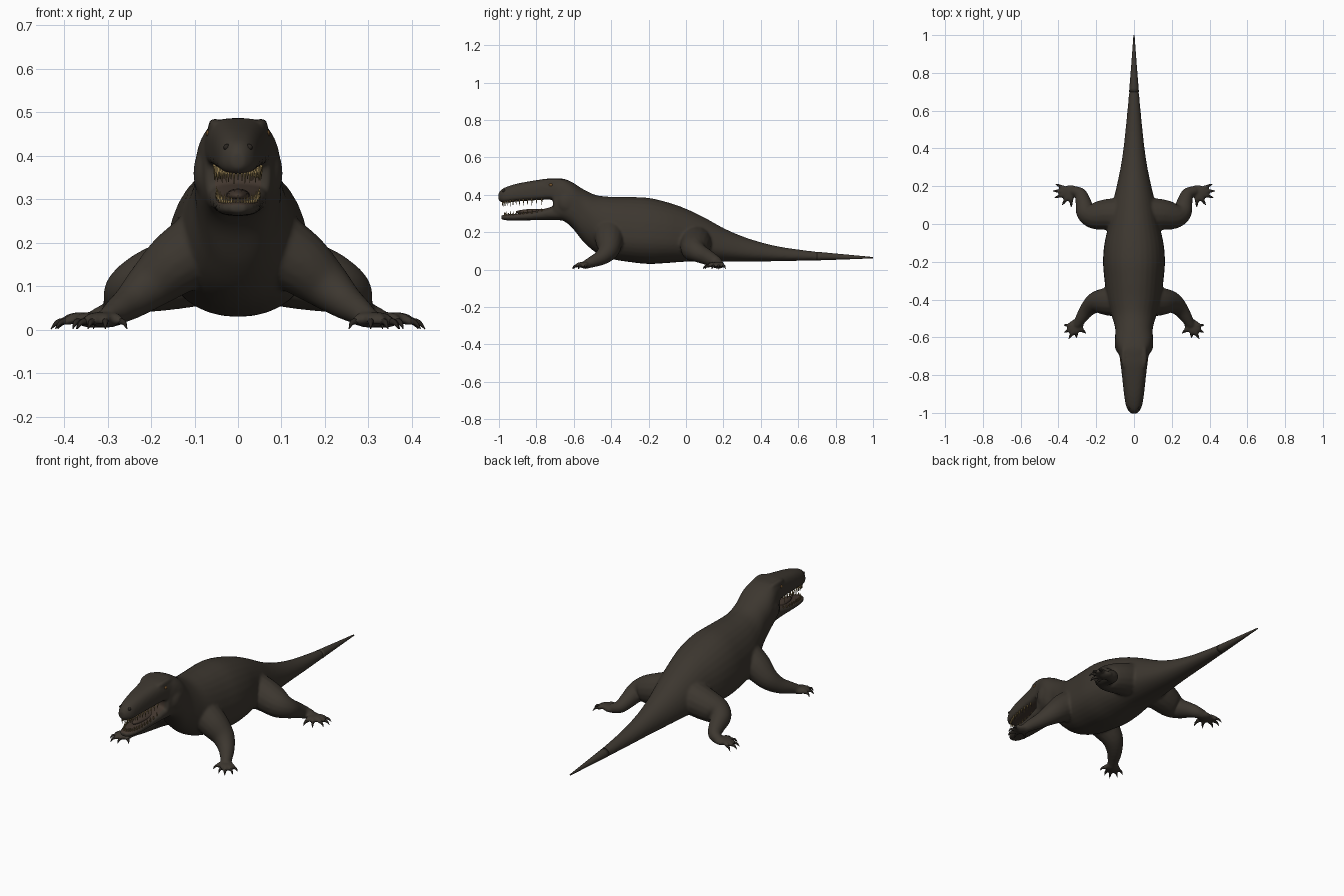
import bpy, bmesh, math
from mathutils import Vector, Matrix

if "Cube" in bpy.data.objects:
    bpy.data.objects.remove(bpy.data.objects["Cube"])


def material(name, c):
    m = bpy.data.materials.new(name)
    m.diffuse_color = (*c, 1)
    m.use_nodes = True
    m.node_tree.nodes["Principled BSDF"].inputs["Base Color"].default_value = m.diffuse_color
    return m


skin = material("dark brown skin", (0.046, 0.038, 0.029))
mouth = material("mouth lining", (0.055, 0.038, 0.028))
ivory = material("tooth ivory", (0.27, 0.19, 0.075))
horn = material("claw horn", (0.022, 0.018, 0.014))
gold = material("eye amber", (0.16, 0.08, 0.025))


def finish(bm, name, mats):
    bmesh.ops.recalc_face_normals(bm, faces=bm.faces)
    me = bpy.data.meshes.new(name)
    bm.to_mesh(me)
    bm.free()
    for m in mats:
        me.materials.append(m)
    for p in me.polygons:
        p.use_smooth = True
    ob = bpy.data.objects.new(name, me)
    bpy.context.collection.objects.link(ob)
    return ob


def smooth_rows(rows, n=5):
    """Catmull-Rom interpolation of tuples."""
    out = []
    for i in range(len(rows) - 1):
        p = [rows[max(i - 1, 0)], rows[i], rows[i + 1], rows[min(i + 2, len(rows) - 1)]]
        for k in range(n):
            t = k / n
            out.append([0.5 * (2 * b + (c - a) * t + (2*a - 5*b + 4*c - d) * t*t + (3*b - a - 3*c + d) * t**3)
                        for a, b, c, d in zip(*p)])
    return out + [list(rows[-1])]


def skin_rings(bm, rings):
    vs = [[bm.verts.new(v) for v in r] for r in rings]
    n = len(vs[0])
    for a, b in zip(vs, vs[1:]):
        for i in range(n):
            bm.faces.new((a[i], a[(i + 1) % n], b[(i + 1) % n], b[i]))
    bm.faces.new(vs[0])
    bm.faces.new(vs[-1])


def hull(bm, rows, n=32):
    """Rows: y, half width, bottom z, widest z, top z, squareness."""
    rings = []
    for y, w, zb, zm, zt, e in smooth_rows(rows):
        r = []
        for i in range(n):
            a = 2 * math.pi * i / n
            c, s = math.cos(a), math.sin(a)
            h = zt - zm if s > 0 else zm - zb
            r.append((w * math.copysign(abs(c) ** (2 / e), c), y, zm + h * math.copysign(abs(s) ** (2 / e), s)))
        rings.append(r)
    skin_rings(bm, rings)


def tube(bm, pts, side, n=16, steps=5):
    """Points: x, y, z, radius."""
    rows = smooth_rows(pts, steps)
    P = [Vector((side * r[0], r[1], r[2])) for r in rows]
    rings = []
    for i, r in enumerate(rows):
        t = (P[min(i + 1, len(P) - 1)] - P[max(i - 1, 0)]).normalized()
        u = t.cross(Vector((0, 0, 1))).normalized()
        v = u.cross(t)
        rings.append([P[i] + r[3] * (u * math.cos(2 * math.pi * k / n) + v * math.sin(2 * math.pi * k / n))
                      for k in range(n)])
    skin_rings(bm, rings)


def ball(bm, pos, size, rz=0):
    m = Matrix.Translation(pos) @ Matrix.Rotation(rz, 4, 'Z') @ Matrix.Diagonal((*size, 1))
    bmesh.ops.create_uvsphere(bm, u_segments=16, v_segments=10, radius=1, matrix=m)


bm = bmesh.new()
claws = bmesh.new()

# trunk, tail and back of the skull
tail_end = [(0.7, .026, .049, .068, .095, 2), (0.85, .014, .054, .066, .081, 2), (1.0, .003, .060, .063, .067, 2)]
hull(bm, [(-.71, .074, .27, .37, .487, 3.2), (-.66, .09, .262, .37, .486, 3), (-.61, .1, .225, .355, .468, 2.6),
          (-.55, .1, .15, .31, .43, 2.3), (-.48, .12, .09, .24, .398, 2.1), (-.4, .143, .057, .19, .389, 2.1),
          (-.3, .156, .04, .17, .388, 2.1), (-.2, .164, .03, .165, .383, 2.1), (-.1, .156, .035, .16, .36, 2.1),
          (0, .133, .042, .15, .325, 2.1), (.1, .115, .042, .13, .277, 2), (.2, .092, .042, .11, .222, 2),
          (.3, .071, .042, .095, .178, 2), (.4, .056, .043, .085, .146, 2), (.52, .043, .045, .075, .119, 2)] + tail_end)
# upper jaw
hull(bm, [(-.64, .085, .37, .4, .48, 3.2), (-.72, .074, .374, .41, .487, 3.3), (-.8, .064, .371, .4, .478, 3),
          (-.9, .053, .364, .393, .46, 2.6), (-.96, .043, .358, .385, .442, 2.4), (-.988, .03, .36, .385, .427, 2.2),
          (-1.003, .015, .372, .388, .408, 2)])
# lower jaw
hull(bm, [(-.62, .08, .262, .31, .36, 2.5), (-.72, .068, .264, .305, .335, 2.5), (-.8, .058, .264, .292, .314, 2.5),
          (-.9, .05, .262, .283, .3, 2.5), (-.96, .038, .263, .28, .295, 2.3), (-.988, .02, .268, .28, .291, 2)])

front_leg = [(.07, -.41, .2, .085), (.14, -.41, .155, .075), (.2, -.415, .105, .058), (.245, -.45, .066, .042),
             (.28, -.5, .042, .031), (.3, -.535, .027, .024)]
hind_leg = [(.06, .05, .15, .09), (.14, .05, .13, .083), (.215, .045, .108, .07), (.255, .065, .09, .053),
            (.268, .115, .065, .042), (.285, .16, .04, .033), (.325, .178, .026, .024)]
front_toes = [(.372, -.535), (.37, -.575), (.345, -.608), (.305, -.602), (.255, -.578)]
hind_toes = [(.415, .212), (.43, .175), (.42, .138), (.38, .1), (.332, .09)]

for s in (1, -1):
    # legs and feet
    for leg, toes, palm in ((front_leg, front_toes, (.305, -.538)), (hind_leg, hind_toes, (.335, .172))):
        tube(bm, leg, s)
        ball(bm, (s * palm[0], palm[1], .023), (.04, .036, .018))
        for x, y in toes:
            def at(t, z, r):
                return (palm[0] + (x - palm[0]) * t, palm[1] + (y - palm[1]) * t, z, r)
            tube(bm, [at(.1, .025, .015), at(.45, .028, .013), at(.7, .019, .011), at(.8, .016, .006)], s, 10, 3)
            tube(claws, [at(.66, .02, .008), at(.85, .017, .006), at(1, .002, .0008)], s, 8, 3)
    # brow ridges and cheek muscles
    ball(bm, (s * .053, -.705, .473), (.016, .06, .013))
    ball(bm, (s * .078, -.635, .36), (.025, .05, .055))

# fuse the flesh into one smooth hide
body = finish(bm, "body_source", [skin, mouth])
rm = body.modifiers.new("fuse", 'REMESH')
rm.mode = 'VOXEL'
rm.voxel_size = 0.007
rm.use_smooth_shade = True
sm = body.modifiers.new("relax", 'SMOOTH')
sm.factor = 0.5
sm.iterations = 6
me = bpy.data.meshes.new_from_object(body.evaluated_get(bpy.context.evaluated_depsgraph_get()))
bpy.data.objects.remove(body)
me.materials.clear()
me.materials.append(skin)
me.materials.append(mouth)
for p in me.polygons:
    p.use_smooth = True
    c, nz = p.center, p.normal.z
    roof = nz < -.7 and c.z > .34
    floor = nz > .7 and c.z < .345
    back = p.normal.y < -.7 and .3 < c.z < .39 and c.y > -.8
    p.material_index = int(c.y < -.69 and abs(c.x) < .05 and (roof or floor or back))
bpy.context.collection.objects.link(bpy.data.objects.new("body", me))

# thin end of the tail
bm = bmesh.new()
hull(bm, tail_end, 16)
finish(bm, "tail_tip", [skin])
finish(claws, "claws", [horn])

# teeth along both jaws
bm = bmesh.new()
for count, w, depth, z0, z1, length in ((29, .054, .222, .363, .373, -.028), (27, .049, .21, .291, .311, .02)):
    for i in range(count):
        a = math.radians(-88 + 176 * i / (count - 1))
        c, s = math.cos(a), math.sin(a)
        x, y = w * math.copysign(abs(s) ** .8, s), -.76 - depth * c ** .9
        z = z0 + (z1 - z0) * (1 - c)
        size = length * (.8 + .2 * math.cos(i * 2.4))
        m = Matrix.Translation((x, y, z + size * .35)) @ Matrix.Rotation(math.pi if size < 0 else 0, 4, 'X')
        bmesh.ops.create_cone(bm, cap_ends=True, segments=6, radius1=.0045, radius2=.0006,
                              depth=abs(size) * 1.3, matrix=m)
finish(bm, "teeth", [ivory])

# tongue
bm = bmesh.new()
ball(bm, (0, -.79, .308), (.028, .12, .017))
finish(bm, "tongue", [mouth])

# eyes and nostrils
eyes, nostrils = bmesh.new(), bmesh.new()
for s in (1, -1):
    ball(eyes, (s * .067, -.722, .452), (.007, .011, .008))
    ball(nostrils, (s * .025, -.972, .42), (.008, .011, .008), s * .5)
finish(eyes, "eyes", [gold])
finish(nostrils, "nostrils", [horn])
